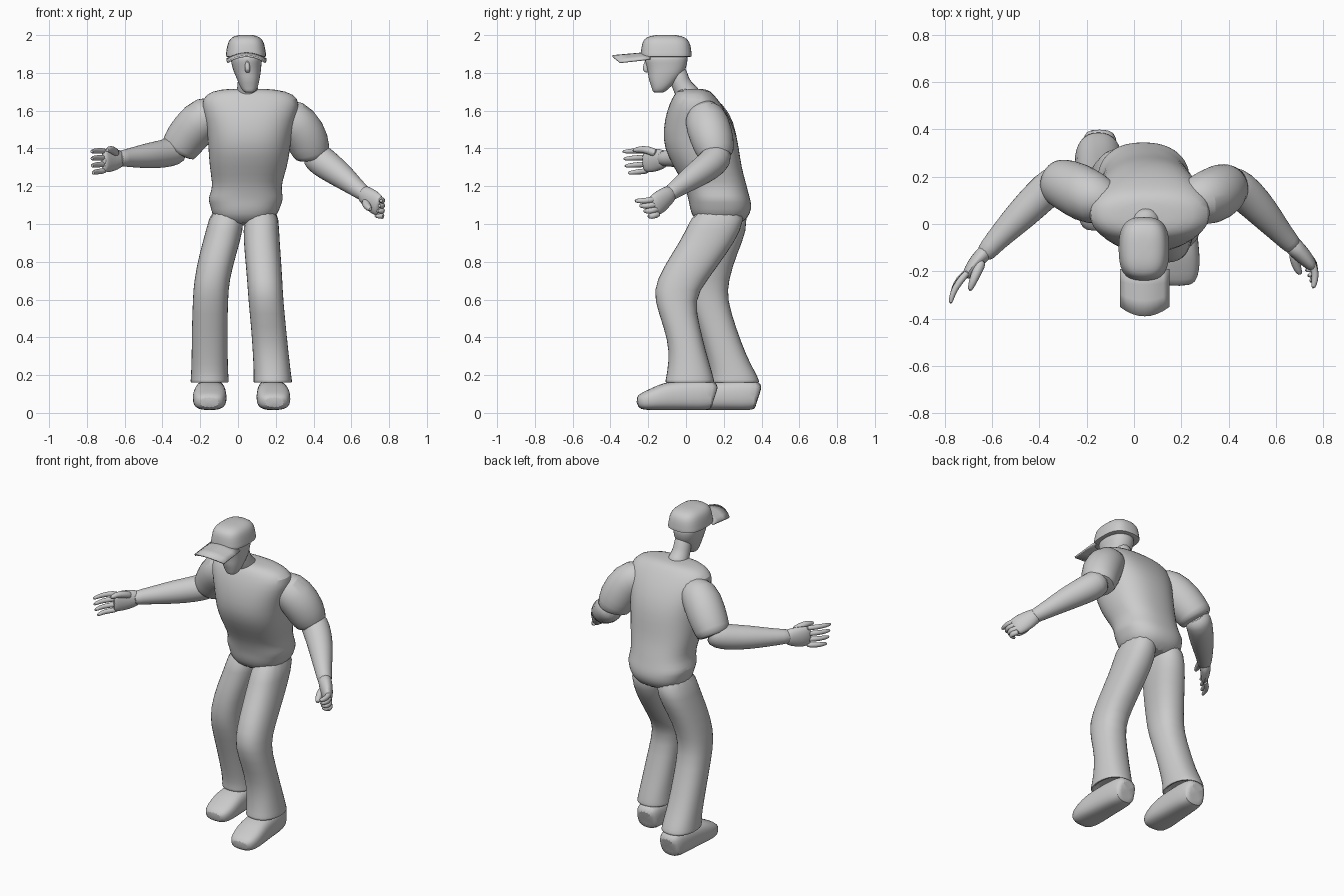
import bpy, bmesh, math
from mathutils import Vector

Y, Z = Vector((0, 1, 0)), Vector((0, 0, 1))


def loft(name, rings, flat=False, n=2.0, sides=16, sub=1):
    """Skin superellipse rings (x, y, z, half_width, half_depth) along a path.
    flat=True keeps the rings horizontal, otherwise they follow the path."""
    bm = bmesh.new()
    pts = [Vector(r[:3]) for r in rings]
    loops = []
    for i, r in enumerate(rings):
        t = Z if flat else (pts[min(i + 1, len(pts) - 1)] - pts[max(i - 1, 0)]).normalized()
        ref = Y if flat or abs(t.z) > 0.95 else Z
        side = ref.cross(t).normalized()
        up = t.cross(side)
        a, b = r[3], r[-1]
        loop = []
        for k in range(sides):
            c, s = math.cos(2 * math.pi * k / sides), math.sin(2 * math.pi * k / sides)
            u = math.copysign(abs(c) ** (2 / n), c) * a
            v = math.copysign(abs(s) ** (2 / n), s) * b
            loop.append(bm.verts.new(pts[i] + side * u + up * v))
        loops.append(loop)
    for p, q in zip(loops, loops[1:]):
        for k in range(sides):
            m = (k + 1) % sides
            bm.faces.new((p[k], p[m], q[m], q[k]))
    bm.faces.new(loops[0])
    bm.faces.new(loops[-1])
    return finish(name, bm, sub)


def finish(name, bm, sub=0):
    bmesh.ops.recalc_face_normals(bm, faces=bm.faces)
    me = bpy.data.meshes.new(name)
    bm.to_mesh(me)
    bm.free()
    ob = bpy.data.objects.new(name, me)
    bpy.context.collection.objects.link(ob)
    if sub:
        mod = ob.modifiers.new("Smooth", 'SUBSURF')
        mod.levels = mod.render_levels = sub
    bpy.ops.object.select_all(action='DESELECT')
    ob.select_set(True)
    bpy.context.view_layer.objects.active = ob
    bpy.ops.object.shade_smooth_by_angle(angle=math.radians(50))
    return ob


# Torso with shirt hem, leaning forward
loft("torso", [
    (.03, .18, 0.99, .13, .12), (.037, .185, 1.06, .18, .16), (.04, .182, 1.10, .187, .165),
    (.04, .177, 1.13, .202, .165), (.045, .165, 1.17, .188, .165), (.048, .15, 1.22, .185, .168),
    (.055, .115, 1.30, .207, .18), (.06, .082, 1.40, .218, .20), (.063, .07, 1.50, .228, .193),
    (.066, .055, 1.60, .255, .158), (.066, .045, 1.665, .26, .12), (.06, .04, 1.705, .2, .09),
    (.05, .04, 1.717, .1, .05)], flat=True, n=2.4, sides=24)

# Trouser legs with flared cuffs
loft("front_leg", [
    (.125, .19, 1.10, .09, .14), (.122, .145, .96, .097, .148), (.13, .075, .85, .097, .148),
    (.142, -.025, .70, .095, .138), (.147, -.065, .60, .094, .108), (.162, -.02, .45, .094, .097),
    (.172, .008, .33, .096, .097), (.182, .02, .21, .1, .122), (.184, .02, .17, .104, .132),
    (.184, .02, .16, .104, .132), (.184, .02, .16, .085, .11), (.184, .02, .20, .07, .1)],
    flat=True, n=2.3)
loft("rear_leg", [
    (-.05, .19, 1.10, .09, .14), (-.072, .18, .96, .1, .145), (-.105, .14, .85, .1, .135),
    (-.14, .108, .70, .095, .118), (-.146, .113, .60, .095, .107), (-.15, .165, .45, .096, .102),
    (-.15, .215, .30, .097, .107), (-.15, .25, .21, .1, .122), (-.15, .258, .17, .103, .132),
    (-.15, .258, .16, .103, .132), (-.15, .258, .16, .085, .11), (-.15, .258, .20, .07, .1)],
    flat=True, n=2.3)

# Shoes: one profile from heel to toe, placed under each leg
shoe = [(.155, .085, .05, .05), (.145, .09, .07, .08), (.07, .09, .08, .083), (-.03, .088, .085, .08),
        (-.11, .082, .09, .075), (-.17, .068, .092, .06), (-.23, .055, .08, .047),
        (-.262, .05, .055, .028)]
for name, x, dx, dy in (("front_shoe", .182, -.04, 0), ("rear_shoe", -.147, .02, .232)):
    loft(name, [(x + dx * y, y + dy, z + .005, w, h) for y, z, w, h in shoe], n=2.8)

# Short sleeves
loft("left_sleeve", [
    (-.07, .09, 1.60, .07), (-.165, .10, 1.58, .118), (-.25, .15, 1.49, .118),
    (-.31, .175, 1.405, .104), (-.322, .178, 1.385, .098), (-.322, .178, 1.385, .07)])
loft("right_sleeve", [
    (.19, .09, 1.59, .07), (.285, .10, 1.565, .118), (.355, .13, 1.48, .12),
    (.392, .16, 1.375, .108), (.397, .165, 1.35, .104), (.397, .165, 1.35, .07)])

# Forearms
loft("left_forearm", [
    (-.30, .18, 1.41, .07), (-.34, .17, 1.385, .08), (-.40, .115, 1.37, .075),
    (-.47, .045, 1.362, .07), (-.55, -.035, 1.353, .055), (-.61, -.10, 1.348, .044),
    (-.64, -.14, 1.345, .04)])
loft("right_forearm", [
    (.385, .17, 1.39, .07), (.42, .165, 1.35, .085), (.48, .12, 1.305, .08),
    (.55, .045, 1.255, .069), (.61, -.025, 1.205, .053), (.655, -.075, 1.17, .044),
    (.68, -.10, 1.15, .04)])

# Open hand: flat palm, spread fingers and thumb
loft("left_palm", [
    (-.61, -.10, 1.348, .036, .042), (-.645, -.135, 1.342, .034, .058),
    (-.68, -.175, 1.337, .030, .066), (-.705, -.215, 1.335, .023, .062),
    (-.712, -.226, 1.335, .015, .05)], sides=12)
for i, reach in enumerate((0, .005, .012, .03)):
    z = 1.386 - .034 * i
    loft(f"left_finger_{i + 1}", [
        (-.695, -.195, z, .017), (-.74, -.245 + reach * .4, z + .002 - .003 * i, .016),
        (-.768 + reach * .2, -.295 + reach * .7, z - .003 * i, .014),
        (-.776 + reach * .3, -.34 + reach, z - .004 - .004 * i, .009)], sides=8)
loft("left_thumb", [(-.64, -.15, 1.37, .026), (-.662, -.20, 1.392, .023),
                    (-.682, -.245, 1.397, .019), (-.695, -.285, 1.388, .01)], sides=8)

# Loosely closed hand
loft("right_palm", [
    (.65, -.07, 1.175, .042, .042), (.685, -.105, 1.145, .04, .055),
    (.72, -.14, 1.115, .036, .064), (.745, -.17, 1.095, .028, .06),
    (.75, -.18, 1.09, .018, .045)], sides=12)
for i in range(4):
    z = 1.135 - .027 * i
    loft(f"right_finger_{i + 1}", [
        (.738, -.15 + .004 * i, z, .018), (.765, -.19 + .006 * i, z - .01, .018),
        (.766, -.235 + .015 * i, z - .013, .016),
        (.755 - .012 * i, -.275 + .026 * i, z - .012, .010)], sides=8)
loft("right_thumb", [(.675, -.11, 1.125, .026), (.68, -.155, 1.10, .024),
                     (.69, -.19, 1.085, .019), (.705, -.215, 1.075, .01)], sides=8)

# Neck and head
loft("neck", [(.05, .03, 1.66, .075), (.05, .0, 1.70, .06), (.05, -.035, 1.75, .052),
              (.05, -.05, 1.84, .052)], sides=12)
loft("head", [
    (.06, -.145, 1.695, .022, .025), (.06, -.142, 1.703, .035, .036), (.058, -.13, 1.73, .05, .055),
    (.055, -.12, 1.765, .06, .08), (.05, -.105, 1.80, .072, .097), (.045, -.103, 1.84, .08, .11),
    (.045, -.105, 1.865, .084, .115), (.043, -.105, 1.91, .088, .12)], flat=True, n=2.3)
loft("nose", [(.048, -.205, 1.87, .008, .012), (.05, -.212, 1.84, .014, .016),
              (.05, -.215, 1.815, .017, .017), (.052, -.205, 1.80, .010, .010)], flat=True, sides=8)

# Cap crown
loft("cap_crown", [
    (.042, -.105, 1.885, .098, .128), (.042, -.105, 1.885, .11, .138), (.042, -.105, 1.90, .107, .136),
    (.042, -.105, 1.95, .1, .131), (.042, -.107, 1.98, .087, .117), (.042, -.107, 1.996, .06, .085),
    (.042, -.107, 2.002, .03, .04)], flat=True, n=2.8, sides=20)

# Cap brim: arched plate
bm = bmesh.new()
grid = []
for j in range(4):
    row = []
    for i in range(9):
        u = i / 4 - 1
        back, front = -.19, -.39 + .04 * u ** 2
        row.append(bm.verts.new((.045 + .105 * u, back + (front - back) * j / 3,
                                 1.912 - .034 * u ** 2 - .006 * j)))
    grid.append(row)
for j in range(3):
    for i in range(8):
        bm.faces.new((grid[j][i], grid[j][i + 1], grid[j + 1][i + 1], grid[j + 1][i]))
brim = finish("cap_brim", bm)
solid = brim.modifiers.new("Thickness", 'SOLIDIFY')
solid.thickness = .01
